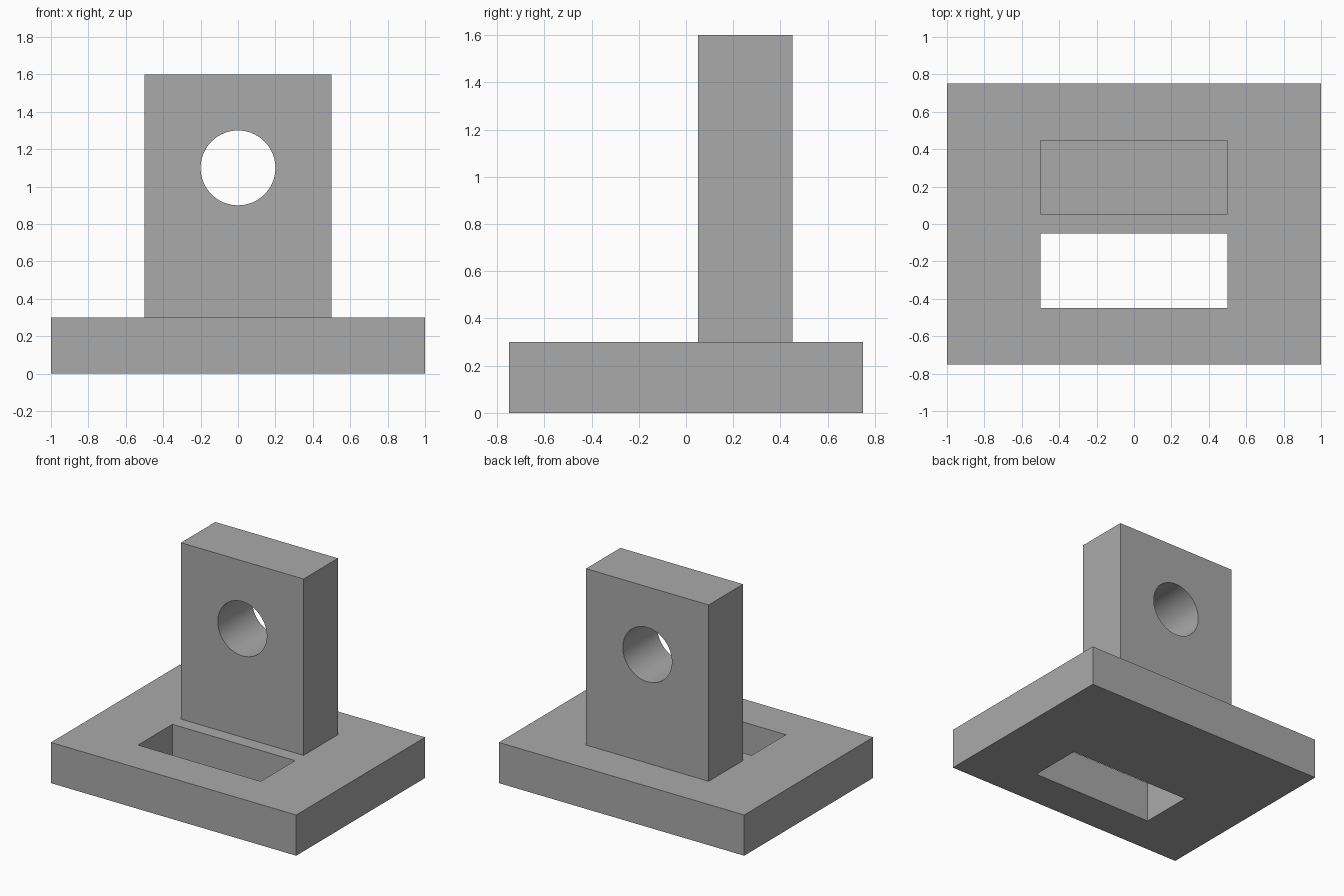
import bpy
import math
from mathutils import Vector

default = bpy.data.objects.get("Cube")
if default:
    bpy.data.objects.remove(default, do_unlink=True)

grey = bpy.data.materials.new("plain grey")
grey.use_nodes = True
colour = (0.4, 0.4, 0.4, 1)
grey.diffuse_color = colour
grey.node_tree.nodes["Principled BSDF"].inputs["Base Color"].default_value = colour


def box(name, low, high):
    """Axis-aligned box between two corners."""
    low, high = Vector(low), Vector(high)
    bpy.ops.mesh.primitive_cube_add(size=1, location=(low + high) / 2)
    obj = bpy.context.object
    obj.name = name
    obj.scale = high - low
    bpy.ops.object.transform_apply(location=False, rotation=False, scale=True)
    obj.data.materials.append(grey)
    return obj


def cut(obj, cutter):
    """Subtract the cutter from the part, then discard the cutter."""
    mod = obj.modifiers.new("opening", "BOOLEAN")
    mod.operation = "DIFFERENCE"
    mod.solver = "EXACT"
    mod.object = cutter
    bpy.ops.object.select_all(action="DESELECT")
    obj.select_set(True)
    bpy.context.view_layer.objects.active = obj
    bpy.ops.object.modifier_apply(modifier=mod.name)
    bpy.data.objects.remove(cutter, do_unlink=True)
    bpy.ops.object.shade_smooth_by_angle(angle=math.radians(30))


# Base plate with a rectangular slot right through it
base = box("base_plate", (-1, -0.75, 0), (1, 0.75, 0.3))
cut(base, box("slot_cutter", (-0.5, -0.45, -0.1), (0.5, -0.05, 0.4)))

# Upright block with a round hole from front to back
upright = box("upright_block", (-0.5, 0.05, 0.3), (0.5, 0.45, 1.6))
bpy.ops.mesh.primitive_cylinder_add(
    vertices=96, radius=0.2, depth=1,
    location=(0, 0.25, 1.1), rotation=(math.pi / 2, 0, 0))
hole = bpy.context.object
hole.name = "hole_cutter"
hole.data.materials.append(grey)
cut(upright, hole)
